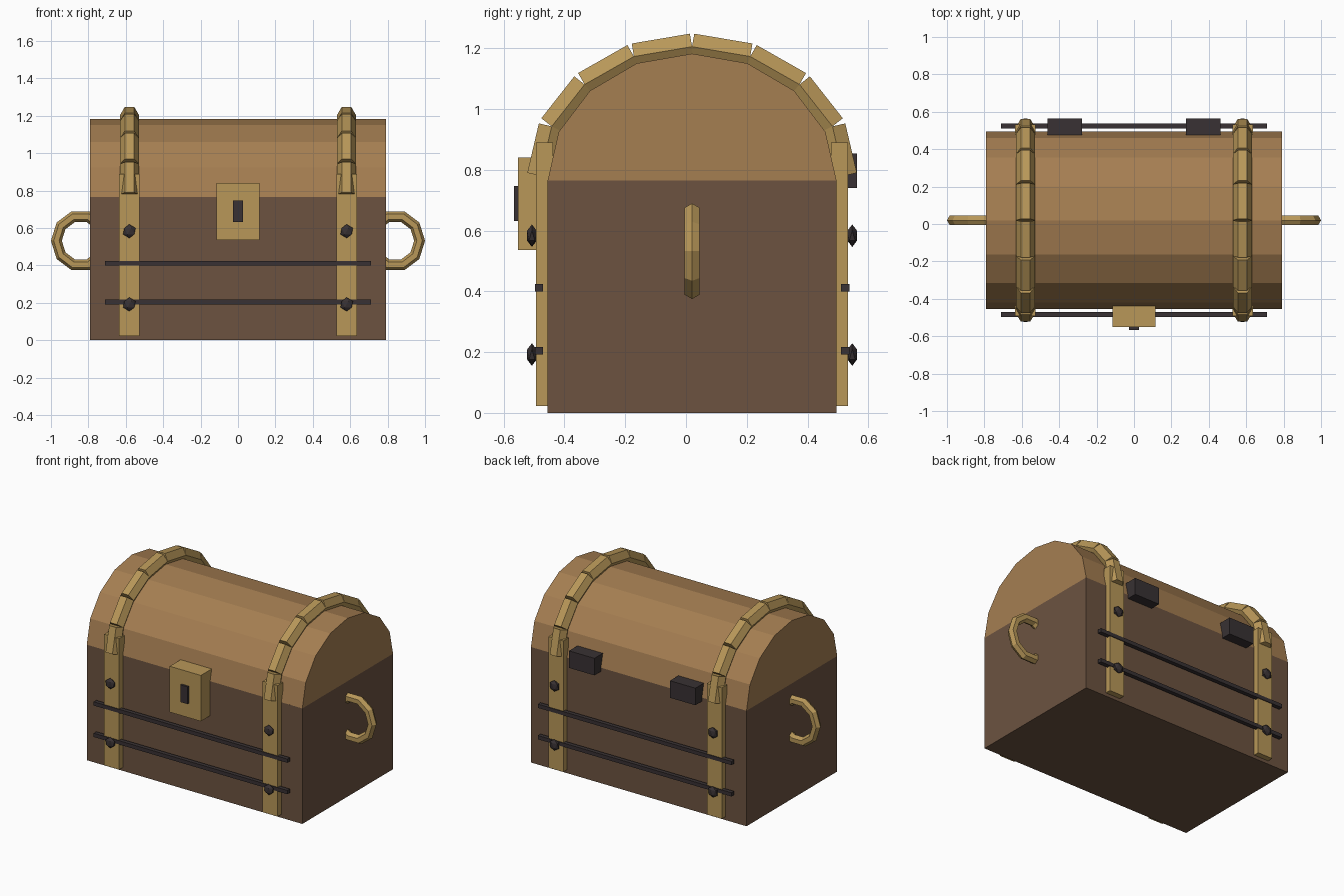
import bpy, bmesh
from math import cos, sin, pi
from mathutils import Matrix, Vector

if "Cube" in bpy.data.objects:
    bpy.data.objects.remove(bpy.data.objects["Cube"])

YC = 0.02          # middle of the chest body
SEAM = 0.765       # height where lid meets body


def material(name, rgb):
    m = bpy.data.materials.new(name)
    m.use_nodes = True
    m.diffuse_color = (*rgb, 1)
    m.node_tree.nodes["Principled BSDF"].inputs["Base Color"].default_value = (*rgb, 1)
    return m


dark_wood = material("dark wood", (0.150, 0.086, 0.051))
light_wood = material("light wood", (0.376, 0.209, 0.083))
brass = material("brass", (0.480, 0.310, 0.099))
iron = material("dark iron", (0.040, 0.031, 0.033))


def finish(name, bm, mat):
    bmesh.ops.recalc_face_normals(bm, faces=bm.faces)
    mesh = bpy.data.meshes.new(name)
    bm.to_mesh(mesh)
    bm.free()
    mesh.materials.append(mat)
    ob = bpy.data.objects.new(name, mesh)
    bpy.context.collection.objects.link(ob)
    return ob


def box(name, mat, x, y, z):
    """Box from (min, max) ranges."""
    bm = bmesh.new()
    size = [b - a for a, b in (x, y, z)]
    mid = [(a + b) / 2 for a, b in (x, y, z)]
    bmesh.ops.create_cube(bm, size=1, matrix=Matrix.Translation(mid) @ Matrix.Diagonal((*size, 1)))
    return finish(name, bm, mat)


def around(c, r):
    return (c - r, c + r)


def arch(ry, rz, z0, steps=8):
    """Points of a half ellipse from back to front."""
    return [Vector((0, YC + ry * cos(pi * i / steps), z0 + rz * sin(pi * i / steps)))
            for i in range(steps + 1)]


# Body and arched lid
box("chest_body", dark_wood, (-0.79, 0.79), around(YC, 0.475), (0, SEAM))
bm = bmesh.new()
end = bm.faces.new([bm.verts.new(p + Vector((-0.79, 0, 0))) for p in arch(0.475, 0.417, SEAM)])
ext = bmesh.ops.extrude_face_region(bm, geom=[end], use_keep_orig=True)
bmesh.ops.translate(bm, vec=(1.58, 0, 0),
                    verts=[v for v in ext["geom"] if isinstance(v, bmesh.types.BMVert)])
finish("lid", bm, light_wood)

for side, sx in (("right", -1), ("left", 1)):
    # Segmented six-sided band over the lid
    bm = bmesh.new()
    path = arch(0.5, 0.425, 0.78)
    for a, b in zip(path, path[1:]):
        d = b - a
        along = d.normalized()
        across = Vector((1, 0, 0))
        rot = Matrix((across, along.cross(across), along)).transposed().to_4x4()
        place = Matrix.Translation((a + b) / 2 + Vector((sx * 0.58, 0, 0))) @ rot
        made = bmesh.ops.create_cone(bm, cap_ends=True, segments=6, radius1=0.05,
                                     radius2=0.05, depth=d.length)
        # Turn the section so that a flat side faces outward
        corner = max(abs(v.co.x) for v in made["verts"])
        turn = Matrix.Rotation(0 if corner > 0.049 else pi / 6, 4, "Z")
        bmesh.ops.transform(bm, matrix=place @ turn, verts=made["verts"])
    finish(f"{side}_lid_band", bm, brass)

    # Ring handle sunk into the end wall
    bpy.ops.mesh.primitive_torus_add(major_segments=10, minor_segments=6, major_radius=0.13,
                                     minor_radius=0.029, rotation=(pi / 2, 0, 0))
    handle = bpy.context.object
    handle.name = f"{side}_handle"
    fit = Matrix.Translation((sx * 0.841, YC, 0.532)) @ Matrix.Diagonal((sx, 1, 1.04, 1))
    handle.data.transform(fit @ Matrix.Rotation(pi / 2, 4, "X"))
    handle.rotation_euler = (0, 0, 0)
    if sx < 0:
        handle.data.flip_normals()
    handle.data.materials.append(brass)

    # Hinge on the back
    box(f"{side}_hinge", iron, around(sx * 0.37, 0.093), (0.47, 0.563), (0.74, 0.853))

for face, sy in (("front", -1), ("back", 1)):
    for side, sx in (("right", -1), ("left", 1)):
        # Upright strap with two bolts
        box(f"{face}_{side}_strap", brass, around(sx * 0.581, 0.055),
            around(YC + sy * 0.485, 0.028), (0.022, 0.89))
        for level, z in (("lower", 0.192), ("upper", 0.583)):
            bm = bmesh.new()
            bmesh.ops.create_icosphere(bm, subdivisions=1, radius=0.037, matrix=
                                       Matrix.Translation((sx * 0.581, YC + sy * 0.527, z))
                                       @ Matrix.Diagonal((1, 0.5, 1, 1)))
            finish(f"{face}_{side}_{level}_bolt", bm, iron)
    # Long iron bars
    for level, z in (("lower", 0.204), ("upper", 0.412)):
        box(f"{face}_{level}_bar", iron, (-0.71, 0.71), around(YC + sy * 0.504, 0.0135),
            around(z, 0.0125))

# Lock and keyhole plate
box("lock", brass, around(0, 0.114), (-0.552, -0.42), (0.536, 0.84))
box("keyhole", iron, around(0, 0.026), (-0.566, -0.54), (0.632, 0.746))
